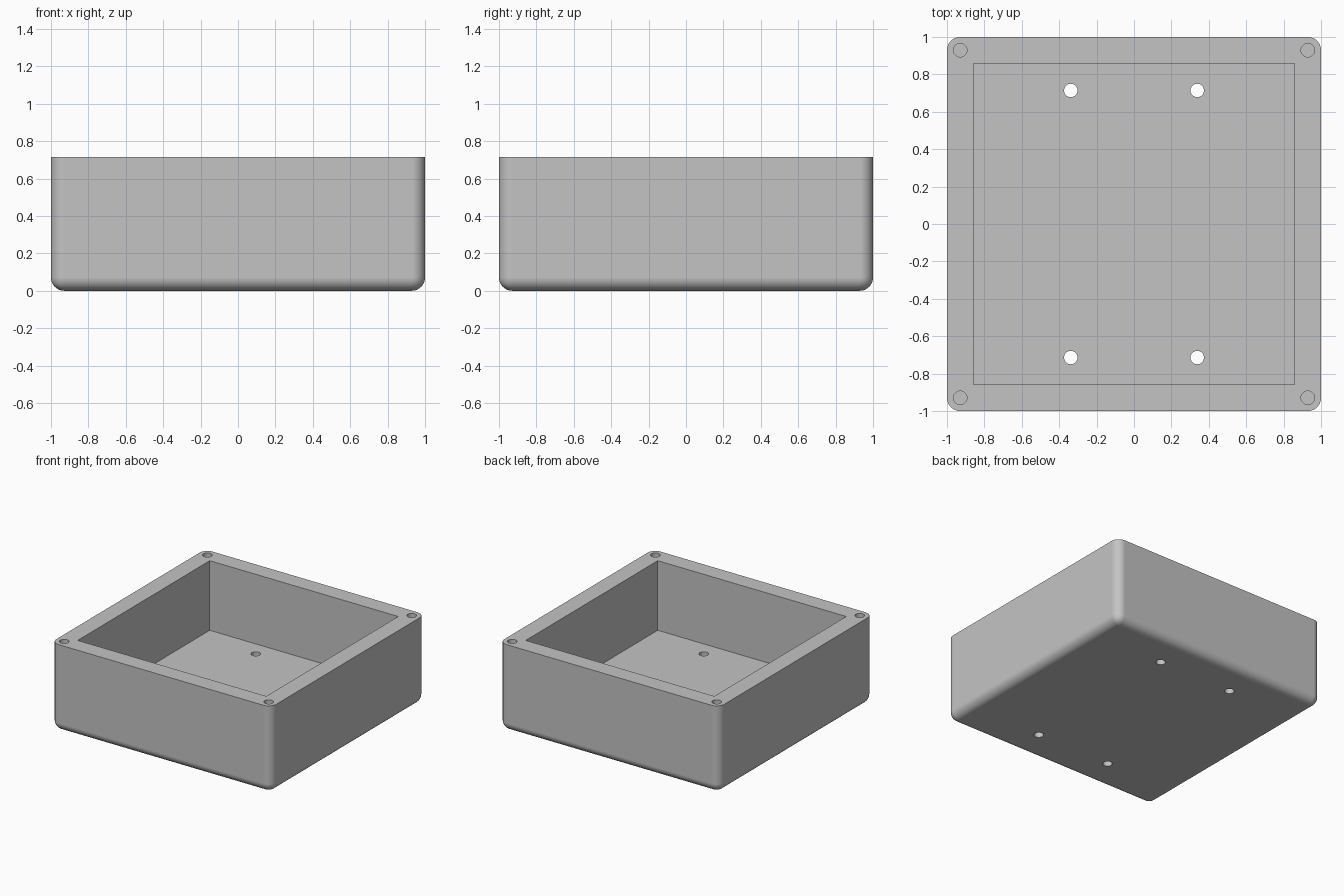
import bpy
import bmesh

SIZE, HEIGHT = 2.0, 0.715
WALL, FILLET = 0.143, 0.071
HOLE_RADIUS = 0.036
SCREW_DEPTH = 0.36

default = bpy.data.objects.get("Cube")
if default:
    bpy.data.objects.remove(default, do_unlink=True)

grey = bpy.data.materials.new("light grey plastic")
grey.use_nodes = True
colour = (0.55, 0.55, 0.55, 1)
grey.diffuse_color = colour
grey.node_tree.nodes["Principled BSDF"].inputs["Base Color"].default_value = colour


def add_object(name, bm):
    mesh = bpy.data.meshes.new(name)
    bmesh.ops.recalc_face_normals(bm, faces=bm.faces[:])
    bm.to_mesh(mesh)
    bm.free()
    mesh.materials.append(grey)
    obj = bpy.data.objects.new(name, mesh)
    bpy.context.collection.objects.link(obj)
    return obj


def block(width, bottom, top):
    bm = bmesh.new()
    bmesh.ops.create_cube(bm, size=1)
    bmesh.ops.scale(bm, vec=(width, width, top - bottom), verts=bm.verts[:])
    bmesh.ops.translate(bm, vec=(0, 0, (top + bottom) / 2), verts=bm.verts[:])
    return bm


def pins(x, y, bottom, top):
    """Four cylinders placed symmetrically about both axes."""
    bm = bmesh.new()
    for sx in (-1, 1):
        for sy in (-1, 1):
            pin = bmesh.ops.create_cone(
                bm, cap_ends=True, segments=48, radius1=HOLE_RADIUS,
                radius2=HOLE_RADIUS, depth=top - bottom)
            bmesh.ops.translate(bm, verts=pin["verts"],
                                vec=(sx * x, sy * y, (top + bottom) / 2))
    return bm


# Outer body: rounded upright and bottom edges, crisp rim
bm = block(SIZE, 0, HEIGHT)
rounded = [e for e in bm.edges if min(v.co.z for v in e.verts) < HEIGHT / 2]
bmesh.ops.bevel(bm, geom=rounded, offset=FILLET, segments=10, profile=0.5,
                affect='EDGES', clamp_overlap=True)
box = add_object("open_box", bm)

# Cavity, floor holes and blind corner screw holes
cutters = [
    add_object("cavity_cutter", block(SIZE - 2 * WALL, WALL, HEIGHT + 0.2)),
    add_object("floor_hole_cutter", pins(0.338, 0.714, -0.1, WALL + 0.1)),
    add_object("screw_hole_cutter",
               pins(1 - FILLET, 1 - FILLET, HEIGHT - SCREW_DEPTH, HEIGHT + 0.1)),
]

bpy.ops.object.select_all(action='DESELECT')
box.select_set(True)
bpy.context.view_layer.objects.active = box
for cutter in cutters:
    cut = box.modifiers.new(cutter.name, 'BOOLEAN')
    cut.operation = 'DIFFERENCE'
    cut.solver = 'EXACT'
    cut.object = cutter
    bpy.ops.object.modifier_apply(modifier=cut.name)
    bpy.data.objects.remove(cutter, do_unlink=True)

# Smooth fillets with flat walls
bpy.ops.object.shade_smooth_by_angle(angle=0.6)
normals = box.modifiers.new("flat_walls", 'WEIGHTED_NORMAL')
normals.keep_sharp = True
